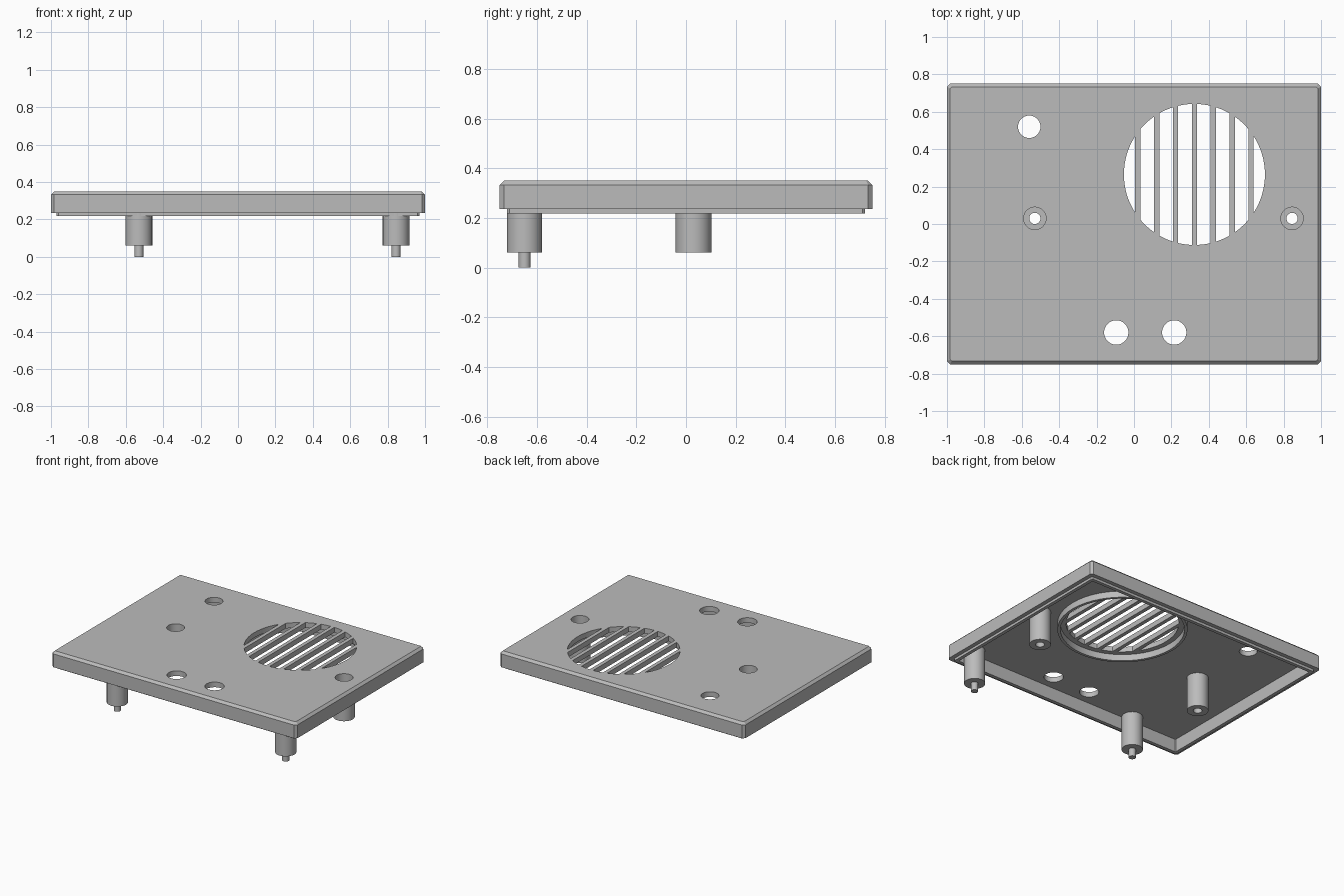
import bpy, bmesh, math

cube = bpy.data.objects.get("Cube")
if cube:
    bpy.data.objects.remove(cube)

grey = bpy.data.materials.new("plain grey")
grey.use_nodes = True
COLOR = (0.5, 0.5, 0.5, 1)
grey.diffuse_color = COLOR
grey.node_tree.nodes["Principled BSDF"].inputs["Base Color"].default_value = COLOR

TOP, FLOOR = 0.35, 0.312
POST_X = (-0.53, 0.845)
GRILLE = (0.323, 0.265)
GRILLE_R = 0.377


def finish(bm, name):
    bmesh.ops.recalc_face_normals(bm, faces=bm.faces)
    mesh = bpy.data.meshes.new(name)
    bm.to_mesh(mesh)
    bm.free()
    mesh.materials.append(grey)
    obj = bpy.data.objects.new(name, mesh)
    bpy.context.collection.objects.link(obj)
    return obj


def smooth(obj):
    bpy.ops.object.select_all(action="DESELECT")
    obj.select_set(True)
    bpy.context.view_layer.objects.active = obj
    bpy.ops.object.shade_smooth_by_angle(angle=math.radians(30))


def loft(bm, rings, capped=True, closed=False):
    """Join rings of points with quads."""
    loops = [[bm.verts.new(p) for p in ring] for ring in rings]
    pairs = list(zip(loops, loops[1:]))
    if closed:
        pairs.append((loops[-1], loops[0]))
    for a, b in pairs:
        for i in range(len(a)):
            j = (i + 1) % len(a)
            bm.faces.new((a[i], a[j], b[j], b[i]))
    if capped and not closed:
        bm.faces.new(loops[0])
        bm.faces.new(loops[-1])


def circle(x, y, r, z, n=48):
    return [(x + r * math.cos(math.tau * i / n), y + r * math.sin(math.tau * i / n), z)
            for i in range(n)]


def rectangle(inset, corner, z):
    """Rectangle outline with clipped corners."""
    hx, hy, c = 1 - inset, 0.75 - inset, corner
    return [(hx, c - hy, z), (hx, hy - c, z), (hx - c, hy, z), (c - hx, hy, z),
            (-hx, hy - c, z), (-hx, c - hy, z), (c - hx, -hy, z), (hx - c, -hy, z)]


def turned(name, x, y, profile, closed=False):
    bm = bmesh.new()
    loft(bm, [circle(x, y, r, z) for r, z in profile], closed=closed)
    obj = finish(bm, name)
    smooth(obj)
    return obj


# Hollow cover plate with chamfered top and stepped lip underneath
bm = bmesh.new()
loft(bm, [rectangle(*step) for step in (
    (0.017, 0.008, TOP), (0, 0.017, 0.333), (0, 0.017, 0.235), (0.03, 0.01, 0.235),
    (0.03, 0.01, 0.217), (0.055, 0.005, 0.217), (0.055, 0.005, FLOOR))])
plate = finish(bm, "cover_plate")

# Cutters: round holes, counterbores and grille slots
bm = bmesh.new()
holes = [(-0.56, 0.52, 0.06), (-0.095, -0.58, 0.065), (0.215, -0.58, 0.065)]
holes += [(x, 0.03, 0.06) for x in POST_X]
for x, y, r in holes:
    loft(bm, [circle(x, y, r, z) for z in (0.28, 0.4)])

PITCH, BAR = 0.101, 0.028
edges = [-GRILLE_R]
for k in range(-3, 4):
    edges += [k * PITCH - BAR / 2, k * PITCH + BAR / 2]
edges.append(GRILLE_R)
for left, right in zip(edges[::2], edges[1::2]):
    a0, a1 = math.acos(left / GRILLE_R), math.acos(right / GRILLE_R)
    angles = [a0 + (a1 - a0) * i / 8 for i in range(9)]
    arc = [(GRILLE_R * math.cos(a), GRILLE_R * math.sin(a)) for a in angles]
    # the two outermost slots meet in a single point at their tip
    lower = [(u, -v) for u, v in reversed(arc) if v > 1e-5]
    outline = arc + lower
    loft(bm, [[(GRILLE[0] + u, GRILLE[1] + v, z) for u, v in outline] for z in (0.28, 0.4)])
cutter = finish(bm, "hole_cutter")
cutter.hide_render = True

# Bake the cuts and drop the cutter
cut = plate.modifiers.new("holes", "BOOLEAN")
cut.operation = "DIFFERENCE"
cut.solver = "EXACT"
cut.object = cutter
bpy.context.view_layer.update()
baked = bpy.data.meshes.new_from_object(plate.evaluated_get(bpy.context.evaluated_depsgraph_get()))
plate.modifiers.clear()
plate.data = baked
bpy.data.objects.remove(cutter)
smooth(plate)

# Raised ring around the grille on the underside
turned("grille_ring", *GRILLE, [(0.415, FLOOR), (0.435, FLOOR), (0.435, 0.265), (0.415, 0.265)],
       closed=True)

# Hollow screw posts at the middle, solid posts with locating pins at the front
for side, x in zip(("right", "left"), POST_X):
    turned(side + "_screw_post", x, 0.03,
           [(0.072, FLOOR), (0.072, 0.06), (0.03, 0.06), (0.03, 0.12), (0.06, 0.12), (0.06, FLOOR)],
           closed=True)
    turned(side + "_pin_post", x, -0.65,
           [(0.071, FLOOR), (0.071, 0.06), (0.024, 0.06), (0.024, 0)])
